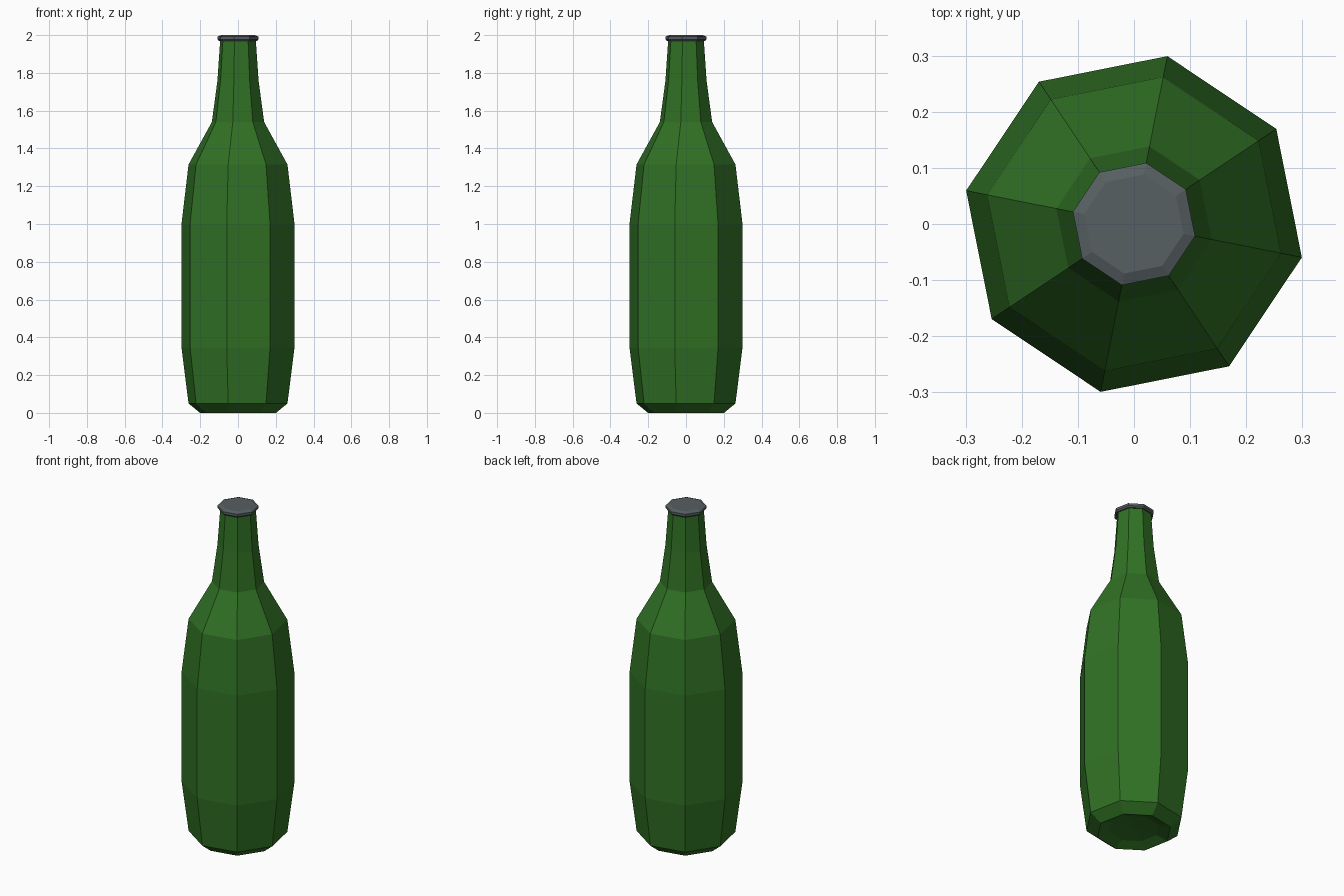
import bpy, bmesh, math

if "Cube" in bpy.data.objects:
    bpy.data.objects.remove(bpy.data.objects["Cube"])

SIDES = 8
OFFSET = math.radians(-11.25)


def material(name, color):
    mat = bpy.data.materials.new(name)
    mat.diffuse_color = color
    mat.use_nodes = True
    mat.node_tree.nodes["Principled BSDF"].inputs["Base Color"].default_value = mat.diffuse_color
    return mat


def lathe(name, profile, mat):
    """Flat-faced revolve of (radius, z) points; radius 0 makes a pole."""
    bm = bmesh.new()
    rings = []
    for r, z in profile:
        if r == 0:
            rings.append([bm.verts.new((0, 0, z))] * SIDES)
        else:
            angles = [OFFSET + math.tau * i / SIDES for i in range(SIDES)]
            rings.append([bm.verts.new((r * math.cos(a), r * math.sin(a), z)) for a in angles])
    for low, high in zip(rings, rings[1:]):
        for i in range(SIDES):
            j = (i + 1) % SIDES
            corners = [low[i], low[j], high[j], high[i]]
            bm.faces.new(list(dict.fromkeys(corners)))
    bmesh.ops.recalc_face_normals(bm, faces=bm.faces)
    mesh = bpy.data.meshes.new(name)
    bm.to_mesh(mesh)
    bm.free()
    mesh.materials.append(mat)
    obj = bpy.data.objects.new(name, mesh)
    bpy.context.collection.objects.link(obj)
    return obj


green = material("green_glass", (0.03, 0.165, 0.018, 1))
metal = material("cap_metal", (0.095, 0.115, 0.12, 1))

# Glass body: shallow hollow base, belly, shoulder and tapering neck
lathe("bottle_body", [
    (0, 0.03), (0.14, 0.022), (0.205, 0.0), (0.267, 0.05),
    (0.305, 0.345), (0.305, 1.0), (0.267, 1.315), (0.141, 1.54),
    (0.111, 1.76), (0.096, 1.975), (0, 1.975),
], green)

# Metal cap with a bevelled rim
lathe("bottle_cap", [
    (0, 1.97), (0.104, 1.97), (0.111, 1.978), (0.111, 1.992),
    (0.09, 2.0), (0, 2.0),
], metal)
